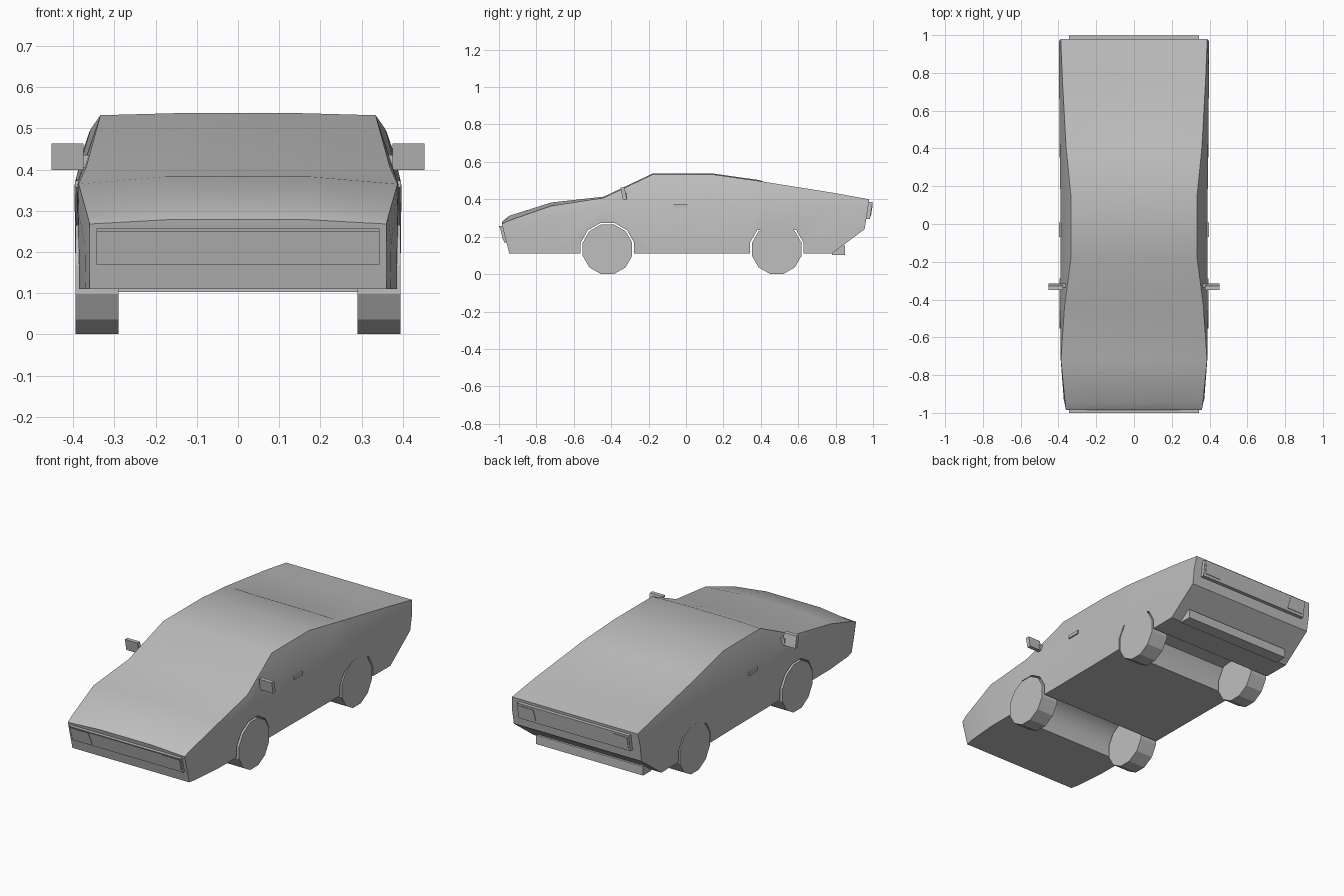
import bpy, bmesh, math
from mathutils import Matrix, Vector

if "Cube" in bpy.data.objects:
    bpy.data.objects.remove(bpy.data.objects["Cube"])

grey = bpy.data.materials.new("plain_grey")
grey.use_nodes = True
GREY = (0.52, 0.52, 0.52, 1)
grey.diffuse_color = GREY
grey.node_tree.nodes["Principled BSDF"].inputs["Base Color"].default_value = GREY


def make(name, bm):
    bmesh.ops.recalc_face_normals(bm, faces=bm.faces)
    mesh = bpy.data.meshes.new(name)
    bm.to_mesh(mesh)
    bm.free()
    mesh.materials.append(grey)
    obj = bpy.data.objects.new(name, mesh)
    bpy.context.collection.objects.link(obj)
    return obj


def loft(name, rings):
    """Skin a list of equal closed rings and cap both ends."""
    bm = bmesh.new()
    rows = [[bm.verts.new(p) for p in ring] for ring in rings]
    n = len(rows[0])
    for a, b in zip(rows, rows[1:]):
        for i in range(n):
            j = (i + 1) % n
            bm.faces.new((a[i], a[j], b[j], b[i]))
    bm.faces.new(rows[0])
    bm.faces.new(rows[-1])
    return make(name, bm)


def drum(name, x0, x1, y, z, radius, top=1.0):
    """Twelve-sided cylinder along x, optionally flattened on top."""
    ring = []
    for k in range(12):
        a = math.tau * (k + 0.5) / 12
        ring.append((y + radius * math.cos(a), min(top, z + radius * math.sin(a))))
    return loft(name, [[(x, *p) for p in ring] for x in (x0, x1)])


# Body stations: low y, low z, low width, shoulder z, shoulder width,
# top y, edge z, edge width, crown z
STATIONS = [
    (-.945, .11, .36, .20, .361, -.985, .268, .36, .279),
    (-.90, .11, .37, .22, .372, -.945, .287, .365, .312),
    (-.72, .11, .385, .30, .388, -.72, .365, .387, .383),
    (-.44, .11, .386, .36, .39, -.44, .408, .368, .414),
    (-.18, .11, .386, .37, .388, -.18, .532, .334, .537),
    (.15, .11, .388, .37, .39, .15, .532, .334, .537),
    (.39, .11, .392, .38, .393, .39, .498, .358, .503),
    (.415, .11, .392, .38, .393, .415, .494, .36, .490),
    (.78, .11, .394, .36, .397, .78, .436, .38, .433),
    (.955, .24, .394, .33, .396, .98, .40, .388, .40),
]
rings = []
for yb, zb, wb, zs, ws, yt, ze, we, zc in STATIONS:
    ys = yb + (yt - yb) * (zs - zb) / (ze - zb)
    half = [(wb, yb, zb), (ws, ys, zs), (we, yt, ze), (we * .45, yt, zc)]
    rings.append(half + [(-x, y, z) for x, y, z in reversed(half)])
body = loft("body", rings)

# Wheel tunnels across the underside
AXLES = {"front": (-.42, 1.0), "rear": (.485, .24)}
for end, (y, top) in AXLES.items():
    cutter = drum("tunnel_cutter", -.6, .6, y, .13, .148, top)
    cutter.hide_render = True
    mod = body.modifiers.new("tunnel", "BOOLEAN")
    mod.object = cutter
    mod.solver = "EXACT"
    bpy.context.view_layer.objects.active = body
    bpy.ops.object.modifier_apply(modifier=mod.name)
    bpy.data.objects.remove(cutter)

bpy.ops.object.select_all(action="DESELECT")
body.select_set(True)
bpy.context.view_layer.objects.active = body
bpy.ops.object.shade_smooth_by_angle(angle=math.radians(32))

# Wheels
for end, (y, top) in AXLES.items():
    for side, s in (("left", 1), ("right", -1)):
        drum(f"{end}_{side}_wheel", s * .29, s * .394, y, .133, .137)


def panel(name, corners, wall, out, back=.01):
    """Slab lying on a slanted end wall; wall gives y from z."""
    d = 1 if out > 0 else -1
    return loft(name, [[(x, wall(z) + o, z) for x, z in corners]
                       for o in (-d * back, out)])


def rect(w, z0, z1):
    return [(-w, z0), (w, z0), (w, z1), (-w, z1)]


def nose(z):
    return -.945 - (z - .11) * .253


def tail(z):
    return .955 + (z - .24) * .156


# Nose and tail panels with lamps at their corners
panel("front_panel", rect(.343, .17, .25), nose, -.012)
panel("front_panel_lip", rect(.343, .25, .257), nose, -.018)
panel("rear_panel", rect(.345, .295, .385), tail, .02)
for side, s in (("left", 1), ("right", -1)):
    front_lamp = [(s * .335, .18), (s * .215, .18), (s * .23, .245), (s * .335, .245)]
    rear_lamp = [(s * .335, .31), (s * .235, .31), (s * .245, .372), (s * .335, .372)]
    panel(f"front_{side}_lamp", front_lamp, nose, -.015)
    panel(f"rear_{side}_lamp", rear_lamp, tail, .023)


def box(name, centre, size, lean=0):
    """Box whose top can lean along y."""
    bm = bmesh.new()
    bmesh.ops.create_cube(bm, size=1)
    shear = Matrix(((1, 0, 0), (0, 1, lean), (0, 0, 1)))
    for v in bm.verts:
        v.co = shear @ Vector([a * b for a, b in zip(v.co, size)]) + Vector(centre)
    return make(name, bm)


# Rear valance, door mirrors and handles
box("rear_valance", (0, .815, .128), (.66, .07, .05))
for side, s in (("left", 1), ("right", -1)):
    box(f"{side}_mirror", (s * .414, -.333, .431), (.078, .022, .064), -.2)
    box(f"{side}_mirror_stalk", (s * .372, -.325, .42), (.03, .02, .03))
    box(f"{side}_door_handle", (s * .388, -.03, .365), (.016, .075, .018))
